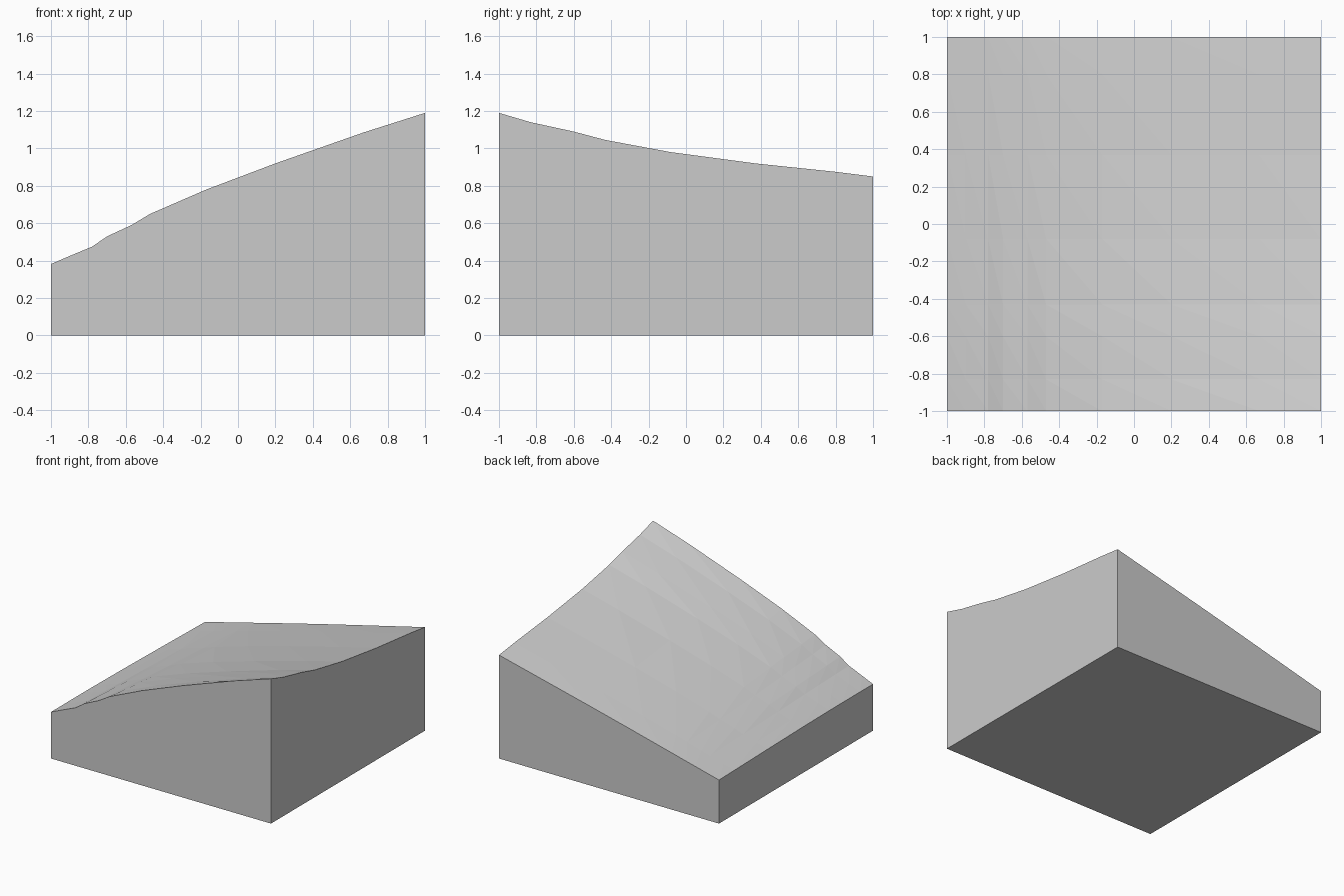
import bpy, bmesh

if "Cube" in bpy.data.objects:
    bpy.data.objects.remove(bpy.data.objects["Cube"])

# Height profiles along the four top edges: (position, height)
FRONT = [(-1, .382), (-.9, .425), (-.78, .475), (-.7, .53), (-.57, .59), (-.47, .65),
         (-.17, .78), (.2, .92), (.67, 1.085), (1, 1.19)]
BACK = [(-1, .358), (0, .61), (1, .85)]
LEFT = [(-1, .382), (-.5, .382), (0, .377), (1, .358)]
RIGHT = [(-1, 1.19), (-.83, 1.14), (-.6, 1.09), (-.43, 1.045), (-.08, .98),
         (.37, .92), (.8, .875), (1, .85)]


def sample(profile, t):
    for (a, za), (b, zb) in zip(profile, profile[1:]):
        if t <= b:
            return za + (zb - za) * (t - a) / (b - a)
    return profile[-1][1]


def height(x, y):
    """Blend the four edge profiles into one surface."""
    u, v = (x + 1) / 2, (y + 1) / 2
    across = (1 - v) * sample(FRONT, x) + v * sample(BACK, x)
    along = (1 - u) * sample(LEFT, y) + u * sample(RIGHT, y)
    corners = ((1 - v) * ((1 - u) * FRONT[0][1] + u * FRONT[-1][1])
               + v * ((1 - u) * BACK[0][1] + u * BACK[-1][1]))
    return across + along - corners


xs = [p[0] for p in FRONT]
ys = [p[0] for p in RIGHT]
bm = bmesh.new()

# Faceted sloping top
top = [[bm.verts.new((x, y, height(x, y))) for x in xs] for y in ys]
for r0, r1 in zip(top, top[1:]):
    for i in range(len(xs) - 1):
        a, b, c, d = r0[i], r0[i + 1], r1[i + 1], r1[i]
        bm.faces.new((a, b, d))
        bm.faces.new((b, c, d))

# Flat base and four upright walls
base = [bm.verts.new((x, y, 0)) for x, y in ((-1, -1), (1, -1), (1, 1), (-1, 1))]
edges = [top[0], [r[-1] for r in top], top[-1][::-1], [r[0] for r in top][::-1]]
for i, edge in enumerate(edges):
    bm.faces.new([base[i], base[(i + 1) % 4]] + edge[::-1])
bm.faces.new(base[::-1])
bmesh.ops.recalc_face_normals(bm, faces=bm.faces)

mesh = bpy.data.meshes.new("sloping_block")
bm.to_mesh(mesh)
bm.free()
bpy.context.collection.objects.link(bpy.data.objects.new("sloping_block", mesh))
